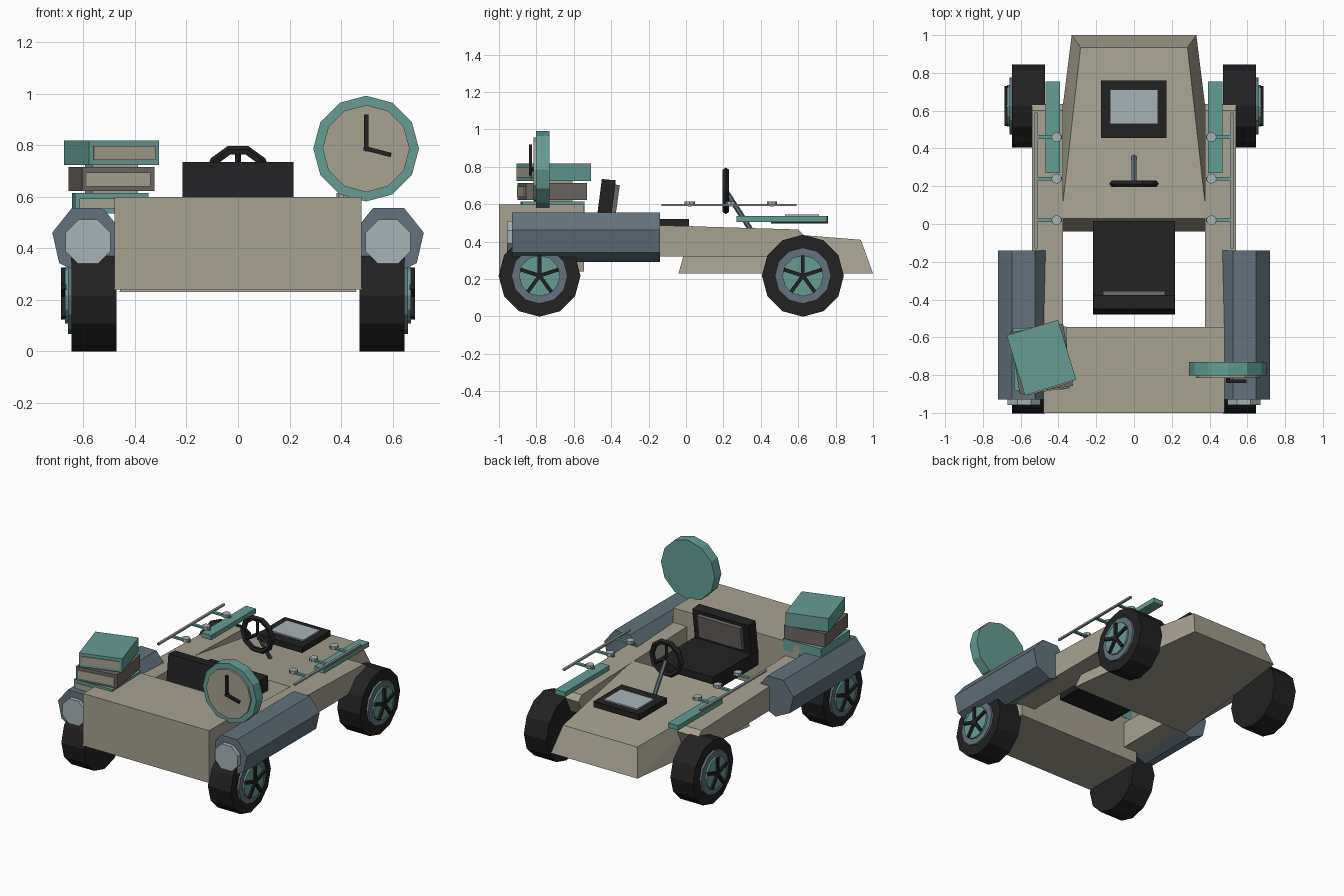
import bpy, bmesh, math
from mathutils import Matrix, Vector

if "Cube" in bpy.data.objects:
    bpy.data.objects.remove(bpy.data.objects["Cube"])


def mat(name, r, g, b):
    m = bpy.data.materials.new(name)
    m.diffuse_color = (r, g, b, 1)
    m.use_nodes = True
    m.node_tree.nodes["Principled BSDF"].inputs["Base Color"].default_value = m.diffuse_color
    return m


TAN = mat("tan", .38, .355, .28)
TEAL = mat("teal", .13, .34, .30)
SLATE = mat("slate", .125, .17, .205)
BLACK = mat("black", .016, .016, .017)
PALE = mat("pale_grey", .39, .45, .47)
BROWN = mat("brown_grey", .15, .135, .125)
STEEL = mat("steel", .30, .33, .34)


def finish(bm, name, m):
    bmesh.ops.recalc_face_normals(bm, faces=bm.faces)
    me = bpy.data.meshes.new(name)
    bm.to_mesh(me)
    bm.free()
    me.materials.append(m)
    ob = bpy.data.objects.new(name, me)
    bpy.context.collection.objects.link(ob)
    return ob


def box(name, m, x, y, z, rot=0):
    """Box from (min, max) ranges, turned about its own vertical axis."""
    bm = bmesh.new()
    c = Vector(((x[0] + x[1]) / 2, (y[0] + y[1]) / 2, (z[0] + z[1]) / 2))
    mx = (Matrix.Translation(c) @ Matrix.Rotation(math.radians(rot), 4, 'Z')
          @ Matrix.Diagonal((x[1] - x[0], y[1] - y[0], z[1] - z[0], 1)))
    bmesh.ops.create_cube(bm, size=1, matrix=mx)
    return finish(bm, name, m)


def rod(name, m, a, b, r, n, phase=0.0):
    """Prism with n sides from point a to point b."""
    a, b = Vector(a), Vector(b)
    d = b - a
    bm = bmesh.new()
    mx = (Matrix.Translation((a + b) / 2) @ d.to_track_quat('Z', 'Y').to_matrix().to_4x4()
          @ Matrix.Rotation(math.radians(phase), 4, 'Z'))
    bmesh.ops.create_cone(bm, cap_ends=True, segments=n, radius1=r, radius2=r,
                          depth=d.length, matrix=mx)
    return finish(bm, name, m)


def prism(name, m, profile, x0, x1):
    """Side profile of (y, z) points extruded along x."""
    bm = bmesh.new()
    f = bm.faces.new([bm.verts.new((x0, y, z)) for y, z in profile])
    ext = bmesh.ops.extrude_face_region(bm, geom=[f])
    vs = [v for v in ext["geom"] if isinstance(v, bmesh.types.BMVert)]
    bmesh.ops.translate(bm, vec=(x1 - x0, 0, 0), verts=vs)
    return finish(bm, name, m)


# Body: front block, tapered tail with narrower top, side rails
box("front_block", TAN, (-.48, .48), (-1, -.545), (.24, .6))
bm = bmesh.new()
for s in (-1, 1):
    for x, y, z in ((.46, -.04, .23), (.33, 1, .23), (.385, .03, .483), (.283, .935, .41)):
        bm.verts.new((s * x, y, z))
bmesh.ops.convex_hull(bm, input=bm.verts)
bmesh.ops.dissolve_limit(bm, angle_limit=.02, verts=bm.verts, edges=bm.edges)
finish(bm, "tail_body", TAN)
for s in (-1, 1):
    prism("side_rail", TAN, ((-.56, .50), (.60, .465), (.635, .43), (.58, .32), (-.56, .32)),
          s * .375, s * .54)

# Wheels
for s in (-1, 1):
    for y in (-.783, .625):
        z = .218
        rod("tire", BLACK, (s * .472, y, z), (s * .645, y, z), .219, 12, 0)
        rod("wheel_rim", SLATE, (s * .64, y, z), (s * .66, y, z), .15, 12)
        rod("hub_disc", TEAL, (s * .65, y, z), (s * .672, y, z), .11, 12)
        for k in range(5):
            a = math.radians(90 + 72 * k)
            p = (s * .676, y + .108 * math.cos(a), z + .108 * math.sin(a))
            rod("wheel_spoke", BLACK, (s * .676, y, z), p, .014, 4, 45)

# Seven-sided side barrels with lamps
for s in (-1, 1):
    bm = bmesh.new()
    ring = [[], []]
    for i, y in enumerate((-.93, -.14)):
        for k in range(7):
            a = math.radians(90 + 360 / 14 + k * 360 / 7)
            ring[i].append(bm.verts.new((s * (.584 + .14 * math.cos(a)), y, .43 + .14 * math.sin(a))))
    bm.faces.new(ring[0])
    bm.faces.new(ring[1])
    for k in range(7):
        j = (k + 1) % 7
        bm.faces.new((ring[0][k], ring[0][j], ring[1][j], ring[1][k]))
    finish(bm, "side_barrel", SLATE)
    rod("lamp_lens", PALE, (s * .582, -.92, .425), (s * .582, -.958, .425), .094, 8, 22.5)

# Seat
box("seat_cushion", BLACK, (-.218, .218), (-.48, .015), (.42, .522))
prism("seat_back", BLACK, ((-.48, .5), (-.45, .735), (-.375, .728), (-.405, .5)), -.215, .215)
prism("seat_back_panel", BROWN, ((-.40, .545), (-.378, .705), (-.354, .702), (-.376, .545)),
      -.165, .165)

# Steering wheel and column
bpy.ops.mesh.primitive_torus_add(major_segments=10, minor_segments=5, major_radius=.112,
                                 minor_radius=.019, location=(0, .213, .672),
                                 rotation=(math.pi / 2, 0, 0))
wheel = bpy.context.object
wheel.name = "steering_wheel"
wheel.data.materials.append(BLACK)
rod("steering_column", SLATE, (0, .22, .66), (0, .355, .45), .014, 6)
for a in (90, 210, 330):
    a = math.radians(a)
    rod("steering_spoke", BLACK, (0, .213, .672),
        (.11 * math.cos(a), .213, .672 + .11 * math.sin(a)), .012, 4)

# Display panel
box("display_case", BLACK, (-.175, .172), (.455, .76), (.497, .537))
box("display_screen", PALE, (-.127, .126), (.53, .712), (.53, .546))

# Side trim: flat bar, long rail, cross ties with round knobs
for s in (-1, 1):
    x = sorted((s * .393, s * .468))
    box("side_bar", TEAL, x, (.27, .755), (.505, .538))
    box("long_rail", STEEL, sorted((s * .512, s * .528)), (-.13, .59), (.59, .602))
    for y in (.02, .24, .46):
        box("cross_tie", TEAL, sorted((s * .38, s * .52)), (y - .01, y + .01), (.588, .6))
        rod("tie_knob", PALE, (s * .41, y, .592), (s * .41, y, .614), .027, 8)

# Clock facing the front
cx, cz = .497, .787
rod("clock_case", TEAL, (cx, -.73, cz), (cx, -.802, cz), .205, 12)
rod("clock_face", TAN, (cx, -.79, cz), (cx, -.815, cz), .169, 12)
rod("clock_hub", BLACK, (cx, -.81, cz), (cx, -.84, cz), .012, 6)
rod("clock_long_hand", BLACK, (cx, -.832, cz - .005), (cx, -.832, cz + .133), .012, 4, 45)
rod("clock_short_hand", BLACK, (cx, -.832, cz), (cx + .097, -.832, cz - .025), .012, 4, 45)


# Stack of books, each with pages showing on the front edge
def book(m, cx, cy, w, d, z0, z1, rot):
    box("book_cover", m, (cx - w / 2, cx + w / 2), (cy - d / 2, cy + d / 2), (z0, z1), rot)
    a = math.radians(rot)
    off = d / 2 + .002
    px, py = cx + off * math.sin(a), cy - off * math.cos(a)
    box("book_pages", TAN, (px - w * .44, px + w * .44), (py - .004, py + .004),
        (z0 + .018, z1 - .02), rot)


book(TEAL, -.495, -.713, .285, .332, .535, .614, 2)
book(BROWN, -.49, -.715, .285, .332, .622, .715, 9)
book(TEAL, -.49, -.707, .284, .331, .724, .818, 17)
box("book_core", TAN, (-.58, -.40), (-.80, -.62), (.6, .73), 9)
